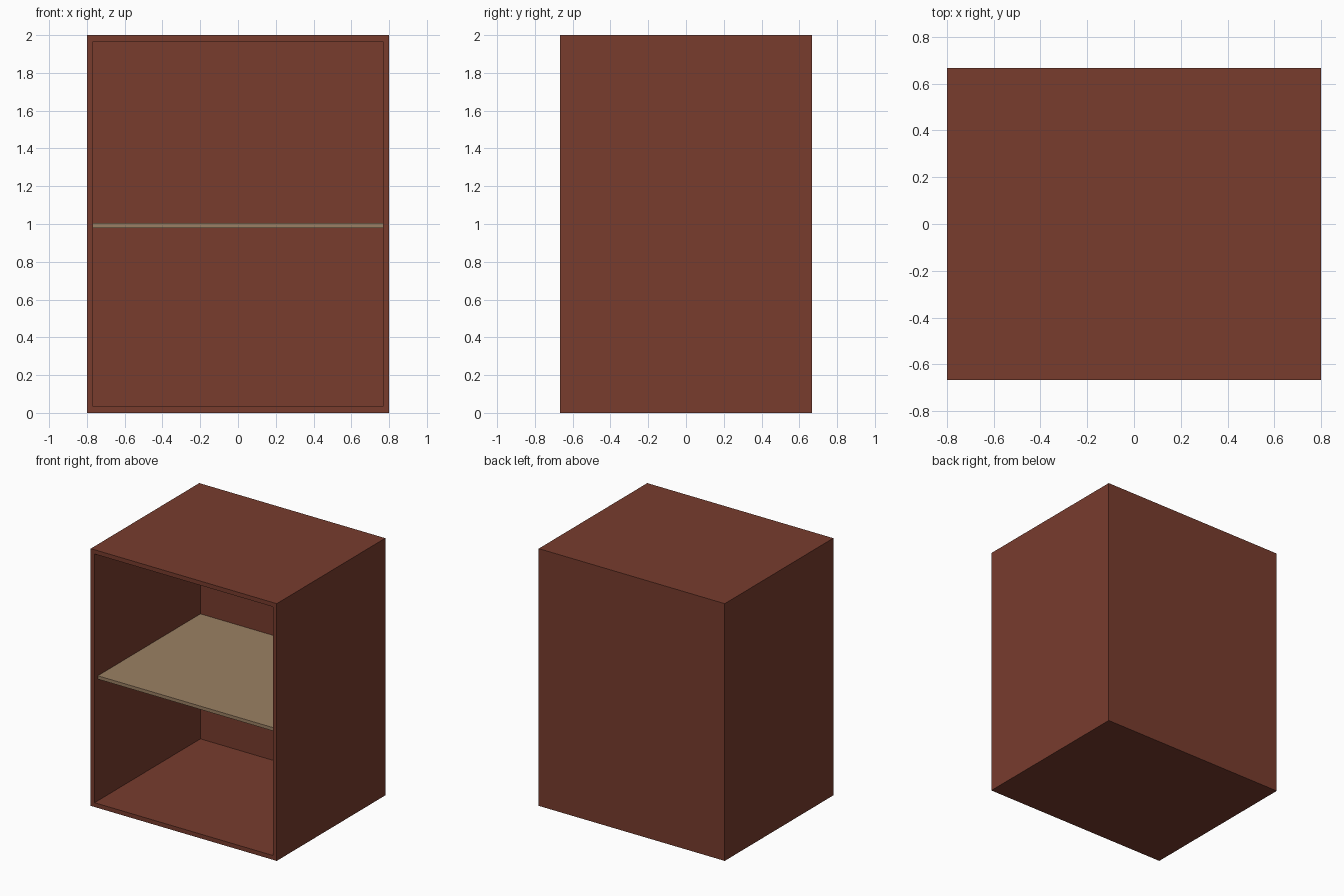
import bpy, bmesh
from mathutils import Matrix

if "Cube" in bpy.data.objects:
    bpy.data.objects.remove(bpy.data.objects["Cube"])

W, D, H = 1.6, 1.3333, 2.0   # outer size
T = 0.0333                   # panel thickness


def material(name, rgb):
    m = bpy.data.materials.new(name)
    m.diffuse_color = (*rgb, 1)
    m.use_nodes = True
    m.node_tree.nodes["Principled BSDF"].inputs["Base Color"].default_value = m.diffuse_color
    return m


def box(bm, lo, hi):
    size = [b - a for a, b in zip(lo, hi)]
    mid = [(a + b) / 2 for a, b in zip(lo, hi)]
    bmesh.ops.create_cube(bm, size=1, matrix=Matrix.Translation(mid) @ Matrix.Diagonal((*size, 1)))


def finish(bm, name, mat):
    bm.normal_update()
    me = bpy.data.meshes.new(name)
    bm.to_mesh(me)
    bm.free()
    me.materials.append(mat)
    ob = bpy.data.objects.new(name, me)
    bpy.context.collection.objects.link(ob)


red_wood = material("red brown wood", (0.188, 0.045, 0.027))
tan_wood = material("tan wood", (0.328, 0.216, 0.125))

# Cabinet shell: box with its front face inset and pushed in to the back panel
bm = bmesh.new()
box(bm, (-W / 2, -D / 2, 0), (W / 2, D / 2, H))
bm.normal_update()
front = min(bm.faces, key=lambda f: f.calc_center_median().y)
bmesh.ops.inset_region(bm, faces=[front], thickness=T, use_even_offset=True)
ext = bmesh.ops.extrude_discrete_faces(bm, faces=[front])
bmesh.ops.translate(bm, verts=list(ext["faces"][0].verts), vec=(0, D - T, 0))
finish(bm, "cabinet_shell", red_wood)

# Middle shelf, slightly set back from the opening
bm = bmesh.new()
box(bm, (-W / 2 + T, -D / 2 + 0.04, 0.979), (W / 2 - T, D / 2 - T, 1.005))
finish(bm, "shelf", tan_wood)
